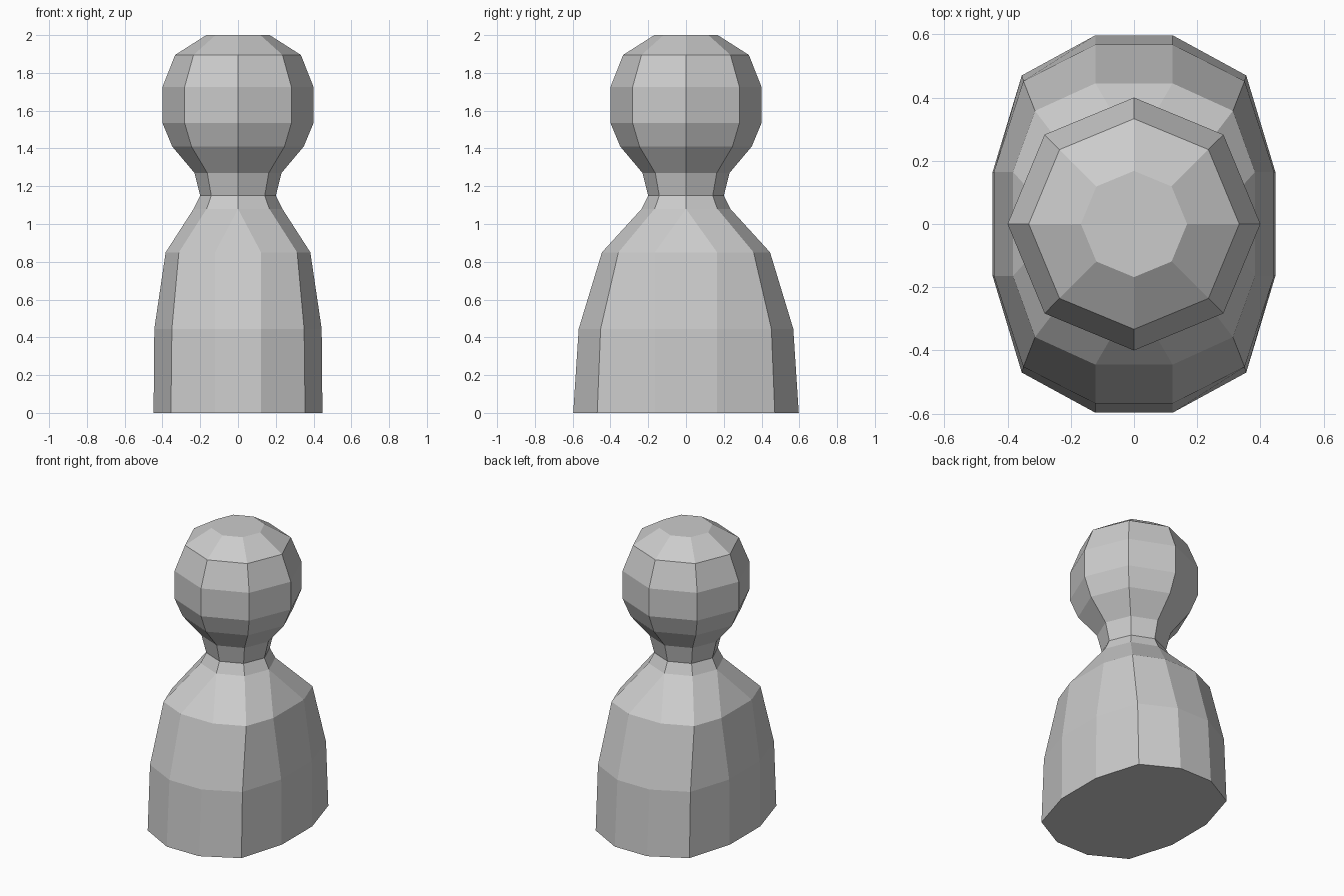
import bpy, bmesh
from math import cos, sin, pi

if "Cube" in bpy.data.objects:
    bpy.data.objects.remove(bpy.data.objects["Cube"])

bm = bmesh.new()


def body_ring(z, x, dx, y, dy, px=0.122, py=0.165):
    """12-sided oval: an edge across each axis and one corner per diagonal."""
    pts = [(x, -py), (x, py), (dx, dy),
           (px, y), (-px, y), (-dx, dy),
           (-x, py), (-x, -py), (-dx, -dy),
           (-px, -y), (px, -y), (dx, -dy)]
    return [bm.verts.new((a, b, z)) for a, b in pts]


def head_ring(z, r):
    """8-sided circle with a corner on each axis."""
    return [bm.verts.new((r * cos(i * pi / 4), r * sin(i * pi / 4), z)) for i in range(8)]


def loft(rings):
    for lo, hi in zip(rings, rings[1:]):
        n = len(lo)
        for i in range(n):
            j = (i + 1) % n
            bm.faces.new((lo[i], lo[j], hi[j], hi[i]))


# Oval body
body = [body_ring(*p) for p in [(0.0, 0.447, 0.355, 0.597, 0.47),
                                (0.445, 0.443, 0.35, 0.568, 0.452),
                                (0.85, 0.383, 0.313, 0.445, 0.358)]]
loft(body)
bm.faces.new(body[0][::-1])

# Shoulders, neck and head
head = [head_ring(z, r) for z, r in [(1.08, 0.235), (1.15, 0.2), (1.27, 0.23),
                                     (1.41, 0.348), (1.535, 0.4), (1.725, 0.4),
                                     (1.895, 0.333), (2.0, 0.168)]]
loft(head)
bm.faces.new(head[-1])

# Shoulder slope: 12 sides reduced to 8
b, t = body[-1], head[0]
for m in range(4):
    i, k = 3 * m, 2 * m
    bm.faces.new((b[i], b[i + 1], t[k]))
    bm.faces.new((b[i + 1], b[i + 2], t[k + 1], t[k]))
    bm.faces.new((b[i + 2], b[(i + 3) % 12], t[(k + 2) % 8], t[k + 1]))

bmesh.ops.recalc_face_normals(bm, faces=bm.faces)
mesh = bpy.data.meshes.new("peg_figure")
bm.to_mesh(mesh)
bm.free()
bpy.context.collection.objects.link(bpy.data.objects.new("peg_figure", mesh))
